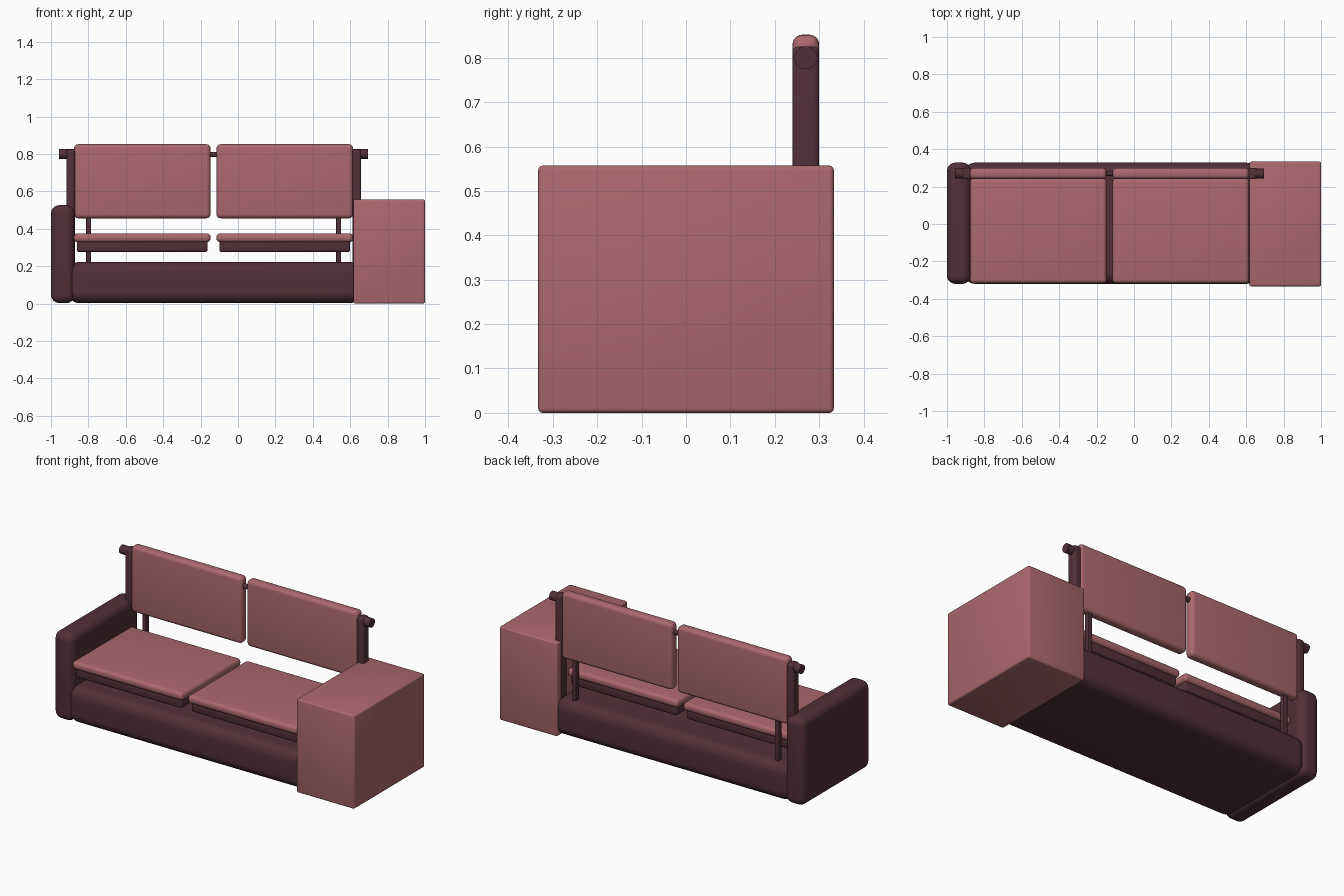
import bpy
import bmesh
from math import radians, pi
from mathutils import Matrix, Vector

if "Cube" in bpy.data.objects:
    bpy.data.objects.remove(bpy.data.objects["Cube"], do_unlink=True)


def make_material(name, rgb):
    mat = bpy.data.materials.new(name)
    mat.use_nodes = True
    mat.diffuse_color = (*rgb, 1)
    mat.node_tree.nodes["Principled BSDF"].inputs["Base Color"].default_value = (*rgb, 1)
    return mat


rose = make_material("dusty rose fabric", (0.41, 0.14, 0.155))
plum = make_material("dark plum", (0.085, 0.029, 0.040))


def finish(name, bm, mat):
    mesh = bpy.data.meshes.new(name)
    bm.to_mesh(mesh)
    bm.free()
    mesh.materials.append(mat)
    obj = bpy.data.objects.new(name, mesh)
    bpy.context.collection.objects.link(obj)
    bpy.ops.object.select_all(action="DESELECT")
    obj.select_set(True)
    bpy.context.view_layer.objects.active = obj
    bpy.ops.object.shade_smooth_by_angle(angle=radians(35))
    return obj


def rounded_box(name, x, y, z, mat, radius, segments=5):
    """Box between the given (low, high) ranges with rounded edges."""
    low, high = Vector((x[0], y[0], z[0])), Vector((x[1], y[1], z[1]))
    bm = bmesh.new()
    bmesh.ops.create_cube(bm, size=1)
    bmesh.ops.scale(bm, vec=high - low, verts=bm.verts)
    bmesh.ops.translate(bm, vec=(low + high) / 2, verts=bm.verts)
    bmesh.ops.bevel(bm, geom=bm.edges[:], offset=radius, segments=segments,
                    profile=0.5, affect="EDGES", clamp_overlap=True)
    return finish(name, bm, mat)


def rod(name, x, y, z, radius, mat):
    """Horizontal cylinder along x."""
    bm = bmesh.new()
    bmesh.ops.create_cone(bm, cap_ends=True, segments=32, radius1=radius,
                          radius2=radius, depth=x[1] - x[0])
    turn = Matrix.Rotation(pi / 2, 4, "Y")
    place = Matrix.Translation(((x[0] + x[1]) / 2, y, z))
    bmesh.ops.transform(bm, matrix=place @ turn, verts=bm.verts)
    return finish(name, bm, mat)


# Base, armrest and side cabinet
rounded_box("base", (-0.91, 0.66), (-0.32, 0.328), (0.003, 0.222), plum, 0.06, 8)
rounded_box("armrest", (-1.0, -0.873), (-0.32, 0.328), (0.003, 0.526), plum, 0.045, 8)
rounded_box("side_cabinet", (0.617, 1.0), (-0.333, 0.333), (0, 0.557), rose, 0.01, 3)

# Seats with their pads, and back cushions
for side, x0 in (("right", -0.877), ("left", -0.115)):
    x1 = x0 + 0.73
    rounded_box(side + "_seat_cushion", (x0, x1), (-0.317, 0.245), (0.328, 0.376), rose, 0.02)
    rounded_box(side + "_seat_pad", (x0 + 0.015, x1 - 0.015), (-0.3, 0.23),
                (0.276, 0.335), plum, 0.012, 3)
    rounded_box(side + "_back_cushion", (x0, x1), (0.24, 0.30), (0.456, 0.852), rose, 0.022)

# Back frame: posts, slim struts, rail and end knobs
centre = -0.13
for side, s in (("right", -1), ("left", 1)):
    def span(a, b):
        return sorted((centre + s * a, centre + s * b))
    rounded_box(side + "_post", span(0.742, 0.787), (0.24, 0.30), (0.15, 0.825), plum, 0.012, 4)
    rounded_box(side + "_strut", span(0.655, 0.682), (0.255, 0.285), (0.15, 0.5), plum, 0.004, 2)
    rod(side + "_knob", span(0.745, 0.826), 0.27, 0.80, 0.026, plum)
rod("back_rail", (-0.88, 0.62), 0.27, 0.797, 0.014, plum)
